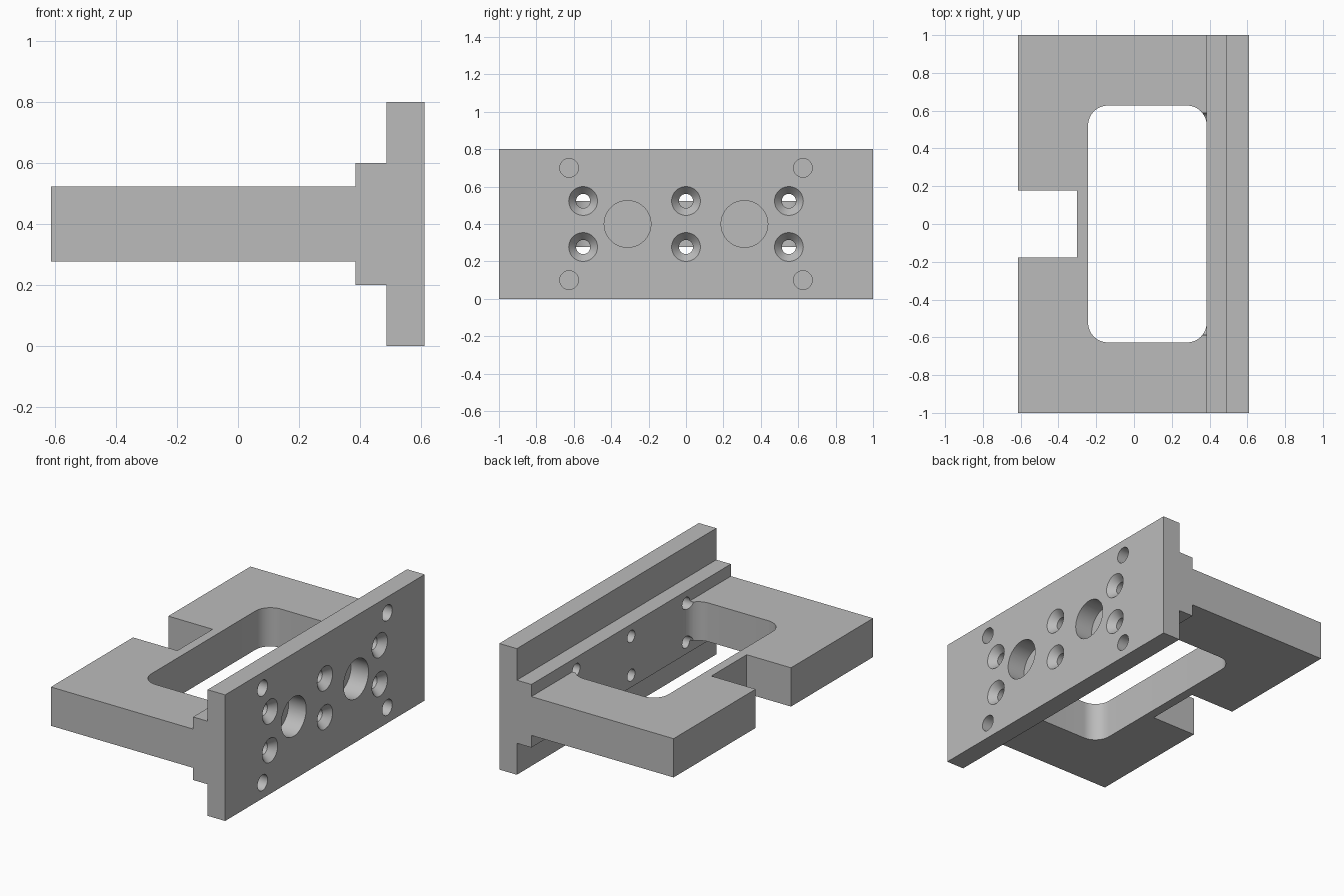
import bpy, bmesh, math
from mathutils import Vector, Matrix

cube = bpy.data.objects.get("Cube")
if cube:
    bpy.data.objects.remove(cube, do_unlink=True)

grey = bpy.data.materials.new("machined grey")
grey.use_nodes = True
colour = (0.5, 0.5, 0.5, 1)
grey.diffuse_color = colour
grey.node_tree.nodes["Principled BSDF"].inputs["Base Color"].default_value = colour


def add_object(name, bm):
    bmesh.ops.recalc_face_normals(bm, faces=bm.faces)
    mesh = bpy.data.meshes.new(name)
    bm.to_mesh(mesh)
    bm.free()
    mesh.materials.append(grey)
    ob = bpy.data.objects.new(name, mesh)
    bpy.context.collection.objects.link(ob)
    return ob


def extrude(name, outline, direction):
    bm = bmesh.new()
    face = bm.faces.new([bm.verts.new(p) for p in outline])
    out = bmesh.ops.extrude_face_region(bm, geom=[face], use_keep_orig=True)
    verts = [v for v in out["geom"] if isinstance(v, bmesh.types.BMVert)]
    bmesh.ops.translate(bm, verts=verts, vec=Vector(direction))
    return add_object(name, bm)


def bore(name, y, z, stations):
    """Turned cutter along x, given as (x, radius) stations."""
    bm = bmesh.new()
    n = 40
    rings = [[bm.verts.new((x, y + r * math.cos(math.tau * i / n),
                            z + r * math.sin(math.tau * i / n)))
              for i in range(n)] for x, r in stations]
    for a, b in zip(rings, rings[1:]):
        for i in range(n):
            j = (i + 1) % n
            bm.faces.new((a[i], a[j], b[j], b[i]))
    bm.faces.new(rings[0])
    bm.faces.new(rings[-1])
    cutter = add_object(name, bm)
    cutter.hide_render = True
    return cutter


def cut(ob, cutters):
    for c in cutters:
        mod = ob.modifiers.new("bore", "BOOLEAN")
        mod.operation = "DIFFERENCE"
        mod.solver = "EXACT"
        mod.object = c
    bpy.context.view_layer.objects.active = ob
    for mod in list(ob.modifiers):
        bpy.ops.object.modifier_apply(modifier=mod.name)


# Stepped mounting plate, a profile run along y
FACE, FLANGE, STEP, BACK = 0.61, 0.487, 0.385, -0.613
half = [(FACE, 0.4), (FLANGE, 0.4), (FLANGE, 0.2), (STEP, 0.2)]
profile = half + [(x, -h) for x, h in reversed(half)]
plate = extrude("mounting_plate", [(x, -1, 0.4 + h) for x, h in profile], (0, 2, 0))

# C-shaped arm with the rounded window opening onto the plate
R, WIN_Y, WIN_X = 0.105, 0.627, -0.243


def arc(cx, cy, start):
    return [(cx + R * math.cos(a), cy + R * math.sin(a))
            for a in (math.radians(start + 7.5 * i) for i in range(13))]


upper = [(BACK, 0.177), (BACK, 1), (STEP, 1)]
upper += arc(STEP - R, WIN_Y - R, 0) + arc(WIN_X + R, WIN_Y - R, 90)
right_part = [(-0.302, 0.177)] + upper
inner = right_part[4:]
outer = right_part[:4]
outline = outer + inner + [(x, -y) for x, y in reversed(inner)]
outline += [(x, -y) for x, y in reversed(outer)]
arm = extrude("slotted_arm", [(x, y, 0.277) for x, y in outline], (0, 0, 0.246))

# Countersunk through holes
screws = [bore("screw_cutter", y, z, [(0.33, 0.038), (0.565, 0.038),
                                      (FACE, 0.077), (0.63, 0.077)])
          for y in (-0.55, 0, 0.55) for z in (0.277, 0.523)]
# Blind dowel holes and two large blind sockets
dowels = [bore("dowel_cutter", y, z, [(0.51, 0.05), (0.63, 0.05)])
          for y in (-0.625, 0.625) for z in (0.1, 0.7)]
sockets = [bore("socket_cutter", y, 0.4, [(FLANGE, 0.125), (0.63, 0.125)])
           for y in (-0.3125, 0.3125)]

cut(plate, screws + dowels + sockets)
cut(arm, screws[:2] + screws[4:])
for c in screws + dowels + sockets:
    bpy.data.objects.remove(c, do_unlink=True)

# Smooth bores and window corners, crisp edges elsewhere
for ob in (plate, arm):
    bpy.ops.object.select_all(action="DESELECT")
    ob.select_set(True)
    bpy.context.view_layer.objects.active = ob
    bpy.ops.object.shade_smooth_by_angle(angle=math.radians(25))
